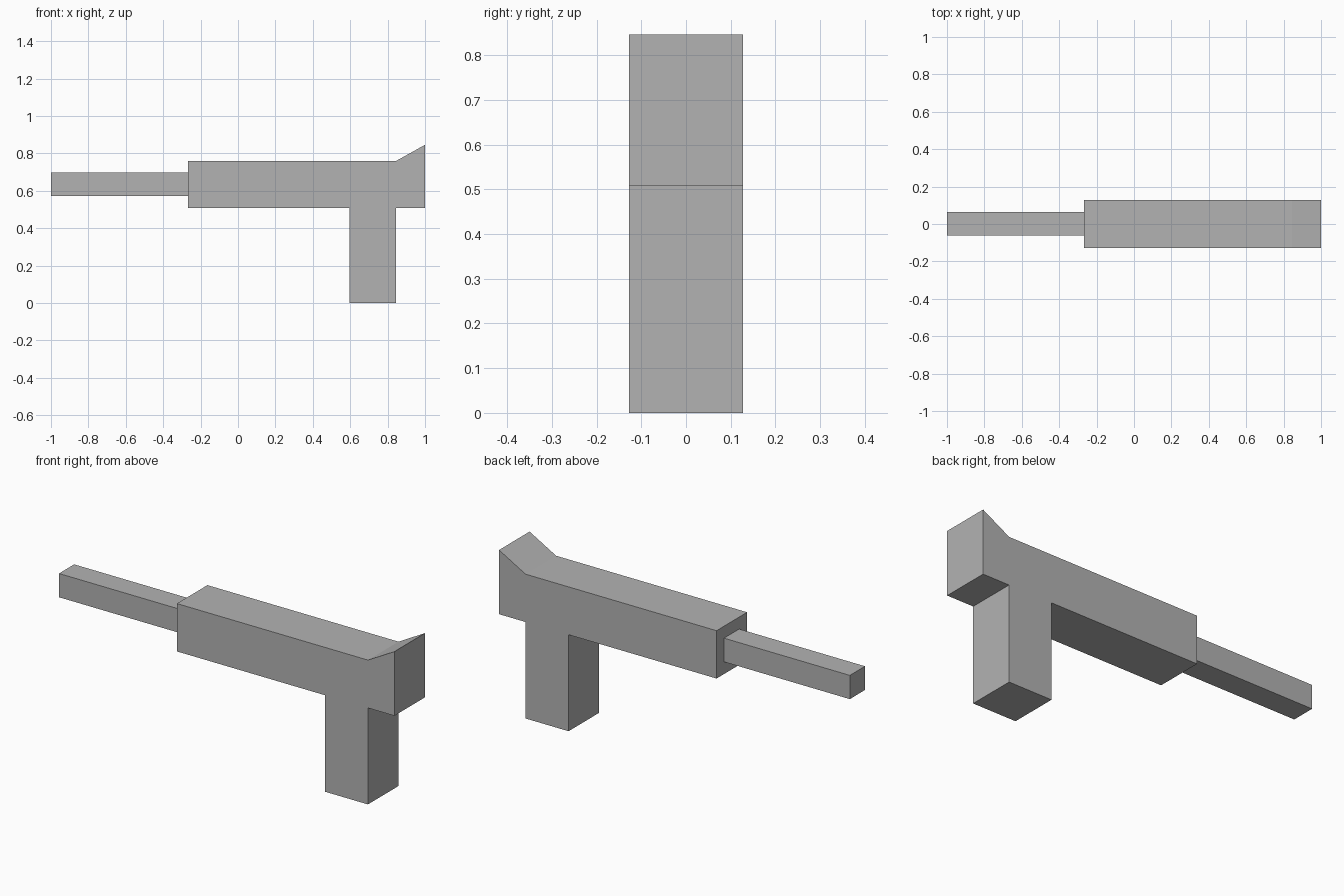
import bpy
import bmesh

cube = bpy.data.objects.get("Cube")
if cube:
    bpy.data.objects.remove(cube, do_unlink=True)

# Single matte grey
grey = bpy.data.materials.new("plain_grey")
grey.use_nodes = True
colour = (0.45, 0.45, 0.45, 1)
grey.diffuse_color = colour
grey.node_tree.nodes["Principled BSDF"].inputs["Base Color"].default_value = colour


def extrude_profile(name, profile, y_front, y_back):
    """Extrude a side outline of (x, z) points along y."""
    bm = bmesh.new()
    face = bm.faces.new([bm.verts.new((x, y_front, z)) for x, z in profile])
    result = bmesh.ops.extrude_face_region(bm, geom=[face])
    moved = [g for g in result["geom"] if isinstance(g, bmesh.types.BMVert)]
    bmesh.ops.translate(bm, verts=moved, vec=(0, y_back - y_front, 0))
    bmesh.ops.recalc_face_normals(bm, faces=bm.faces)
    mesh = bpy.data.meshes.new(name)
    bm.to_mesh(mesh)
    bm.free()
    mesh.materials.append(grey)
    obj = bpy.data.objects.new(name, mesh)
    bpy.context.collection.objects.link(obj)
    return obj


# Body with raised rear wedge and grip in one outline
extrude_profile("body_and_grip", [
    (-0.267, 0.508), (0.595, 0.508), (0.595, 0), (0.846, 0), (0.846, 0.508),
    (1, 0.508), (1, 0.846), (0.846, 0.76), (-0.267, 0.76),
], -0.127, 0.127)

# Slim square barrel
extrude_profile("barrel", [
    (-1, 0.572), (-0.267, 0.572), (-0.267, 0.697), (-1, 0.697),
], -0.061, 0.065)
